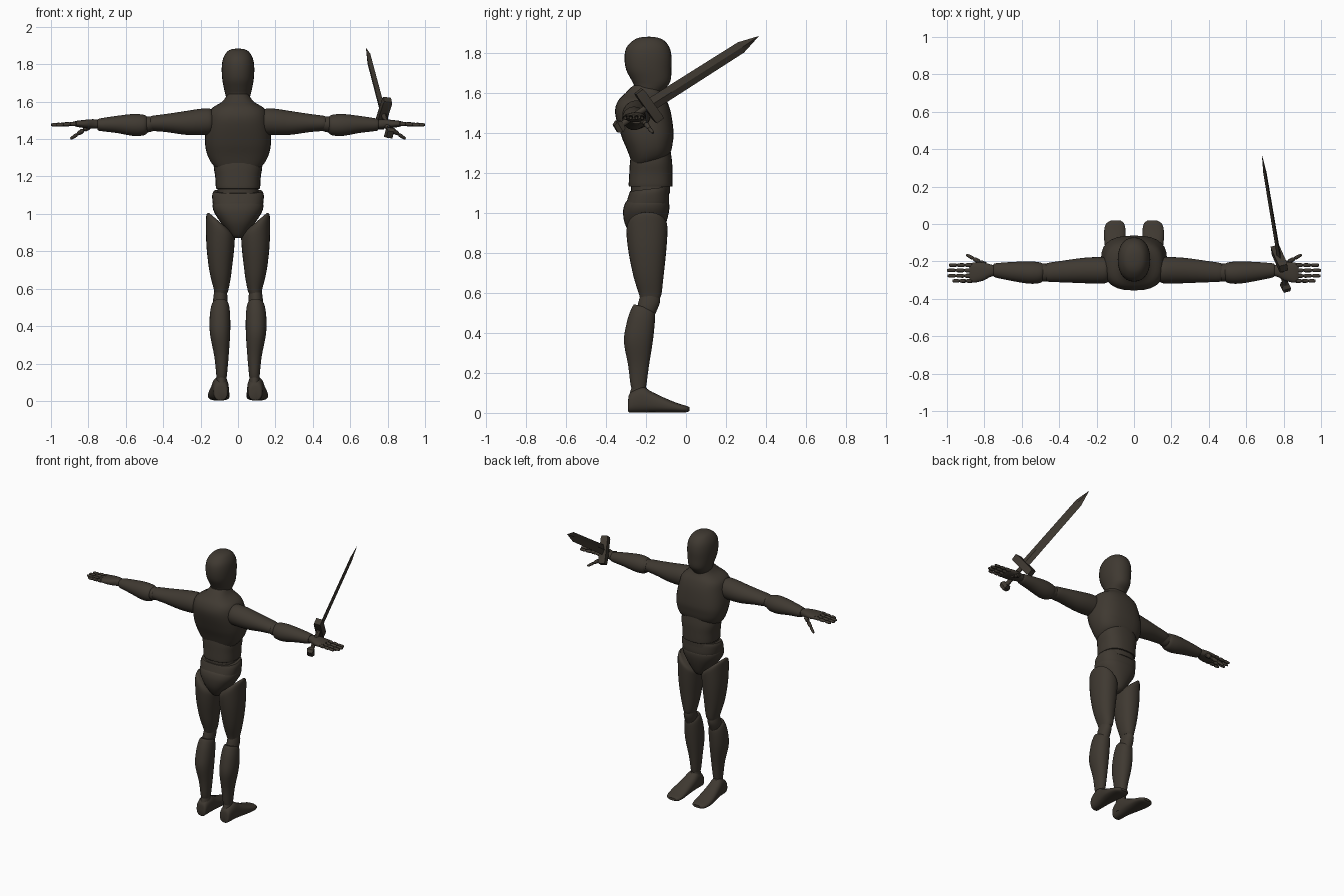
import bpy
import bmesh
from math import cos, sin, tau, radians, copysign
from mathutils import Vector

cube = bpy.data.objects.get("Cube")
if cube:
    bpy.data.objects.remove(cube, do_unlink=True)

# One dark brown for the whole figure
brown = bpy.data.materials.new("dark brown")
brown.use_nodes = True
colour = (0.05, 0.041, 0.031, 1)
brown.diffuse_color = colour
shader = brown.node_tree.nodes["Principled BSDF"]
shader.inputs["Base Color"].default_value = colour
shader.inputs["Roughness"].default_value = 0.8


def finish(name, bm, angle=40):
    """Turn a bmesh into a shaded object."""
    bmesh.ops.recalc_face_normals(bm, faces=bm.faces)
    mesh = bpy.data.meshes.new(name)
    bm.to_mesh(mesh)
    bm.free()
    mesh.materials.append(brown)
    obj = bpy.data.objects.new(name, mesh)
    bpy.context.collection.objects.link(obj)
    bpy.ops.object.select_all(action="DESELECT")
    obj.select_set(True)
    bpy.context.view_layer.objects.active = obj
    bpy.ops.object.shade_smooth_by_angle(angle=radians(angle))
    return obj


def smooth_rings(rings, steps):
    """Catmull-Rom interpolation between the key cross-sections."""
    keys = [rings[0]] + list(rings) + [rings[-1]]
    out = []
    for a, b, c, d in zip(keys, keys[1:], keys[2:], keys[3:]):
        for k in range(steps):
            t = k / steps
            out.append([q + t / 2 * (r - p + t * (2 * p - 5 * q + 4 * r - s + t * (3 * (q - r) + s - p)))
                        for p, q, r, s in zip(a, b, c, d)])
    return out + [list(rings[-1])]


def loft(name, rings, axis="z", side=1, power=2.0, sides=28, steps=4, bend=None):
    """Skin rings of (position, u min, u max, v min, v max) along z or x."""
    bm = bmesh.new()
    loops = []
    for pos, u0, u1, v0, v1 in smooth_rings(rings, steps):
        loop = []
        for i in range(sides):
            c, s = cos(tau * i / sides), sin(tau * i / sides)
            u = (u0 + u1) / 2 + (u1 - u0) / 2 * copysign(abs(c) ** (2 / power), c)
            v = (v0 + v1) / 2 + (v1 - v0) / 2 * copysign(abs(s) ** (2 / power), s)
            point = Vector((u, v, pos) if axis == "z" else (pos, u, v))
            if bend:
                point.z += bend(point)
            point.x *= side
            loop.append(bm.verts.new(point))
        loops.append(loop)
    for low, high in zip(loops, loops[1:]):
        for i in range(sides):
            j = (i + 1) % sides
            bm.faces.new((low[i], low[j], high[j], high[i]))
    bm.faces.new(loops[0][::-1])
    bm.faces.new(loops[-1])
    return finish(name, bm)


def bar(name, start, end, wide, sections, side=1, corners=12):
    """Straight part of (fraction, half width, half depth) sections."""
    start, end = Vector(start), Vector(end)
    along = (end - start).normalized()
    wide = Vector(wide)
    wide = (wide - along * wide.dot(along)).normalized()
    deep = along.cross(wide)
    bm = bmesh.new()
    turn = tau / 8 if corners == 4 and name != "sword_blade" else 0
    points = []
    for t, w, d in sections:
        for i in range(corners):
            a = tau * i / corners + turn
            p = start.lerp(end, t) + wide * w * cos(a) + deep * d * sin(a)
            points.append(bm.verts.new((p.x * side, p.y, p.z)))
    bmesh.ops.convex_hull(bm, input=points)
    return finish(name, bm, 30)


def body(name, rows, **options):
    """Centred part from (z, half width, back, front) rows."""
    return loft(name, [(z, -w, w, b, f) for z, w, b, f in rows], **options)


# Head and neck
body("head", [(1.54, .06, -.26, -.13), (1.6, .06, -.255, -.125), (1.64, .068, -.26, -.09),
              (1.67, .075, -.275, -.076), (1.72, .084, -.3, -.073), (1.78, .087, -.308, -.072),
              (1.83, .08, -.298, -.083), (1.865, .06, -.265, -.11), (1.88, .035, -.23, -.145),
              (1.884, .004, -.19, -.18)], power=2.2)

# Torso
body("chest", [(1.25, .115, -.265, -.09), (1.28, .145, -.275, -.075), (1.33, .168, -.295, -.067),
               (1.4, .177, -.328, -.062), (1.5, .165, -.355, -.075), (1.56, .145, -.342, -.095),
               (1.6, .085, -.305, -.12), (1.64, .055, -.265, -.135)], power=2.6,
     bend=lambda p: max(0, 1.4 - p.z) * (p.y + .18 + .2 * (.12 - abs(p.x))) * 2)
body("abdomen", [(1.135, .112, -.282, -.072), (1.14, .118, -.287, -.068), (1.2, .122, -.284, -.068),
                 (1.26, .13, -.28, -.07), (1.33, .12, -.27, -.08)], power=2.5)
body("waist", [(1.1, .11, -.275, -.08), (1.15, .11, -.275, -.08)], power=2.5)
body("hip_band", [(1.03, .125, -.3, -.088), (1.05, .134, -.303, -.084), (1.1, .138, -.288, -.086),
                  (1.122, .13, -.28, -.09)], power=2.5, bend=lambda p: (p.y + .18) * .12)
body("pelvis", [(.87, .022, -.25, -.15), (.89, .045, -.275, -.125), (.95, .09, -.307, -.1),
                (1.01, .128, -.315, -.085), (1.05, .135, -.305, -.085), (1.065, .12, -.29, -.1)], power=2.4)

for side, word in ((1, "left"), (-1, "right")):
    # Legs
    loft(word + "_thigh", [(.575, .058, .125, -.23, -.13), (.6, .05, .13, -.237, -.122),
                           (.68, .036, .15, -.262, -.113), (.8, .024, .168, -.287, -.1),
                           (.9, .018, .171, -.298, -.093), (.94, .018, .168, -.292, -.095),
                           (.955, .03, .155, -.275, -.11)], side=side, power=2.2,
         bend=lambda p: max(0, p.z - .72) * (p.x - .095) * 3.6)
    loft(word + "_knee", [(.47, .062, .128, -.25, -.165), (.52, .058, .133, -.245, -.143),
                          (.56, .057, .131, -.237, -.13), (.61, .062, .122, -.22, -.135)], side=side)
    loft(word + "_shin", [(.12, .062, .115, -.272, -.203), (.15, .058, .117, -.279, -.197),
                          (.24, .05, .127, -.29, -.185), (.36, .042, .15, -.311, -.166),
                          (.45, .042, .151, -.295, -.157), (.51, .048, .142, -.272, -.155),
                          (.53, .058, .13, -.26, -.165)], side=side, power=2.2,
         bend=lambda p: max(0, p.z - .4) * (p.y + .21) * -2.2)
    # Foot with a rounded ankle, flat sole and low toes
    loft(word + "_ankle", [(.03, .052, .13, -.289, -.165), (.08, .055, .122, -.286, -.175),
                           (.13, .062, .114, -.272, -.2)], side=side)
    foot = loft(word + "_foot", [(-.29, .065, .115, .008, .06), (-.28, .055, .13, .002, .1),
                                 (-.22, .05, .138, .002, .13), (-.17, .048, .146, .003, .105),
                                 (-.1, .046, .158, .002, .072), (-.04, .045, .16, .002, .048),
                                 (0, .052, .15, .003, .036), (.018, .07, .125, .01, .028)],
                side=1, power=2.5)
    for v in foot.data.vertices:
        x, z, y = v.co
        v.co = (x * side, y, max(0, z))
    if side > 0:
        foot.data.flip_normals()

    # Arms
    loft(word + "_upper_arm", [(.13, -.3, -.2, 1.44, 1.54), (.15, -.316, -.18, 1.425, 1.563),
                               (.2, -.319, -.177, 1.421, 1.562), (.28, -.316, -.182, 1.423, 1.55),
                               (.38, -.312, -.196, 1.437, 1.535), (.455, -.309, -.207, 1.444, 1.525),
                               (.472, -.3, -.216, 1.452, 1.517)], "x", side)
    loft(word + "_elbow", [(.44, -.3, -.215, 1.448, 1.52), (.48, -.308, -.212, 1.436, 1.522),
                           (.51, -.3, -.215, 1.44, 1.52)], "x", side)
    loft(word + "_forearm", [(.485, -.303, -.213, 1.432, 1.52), (.505, -.316, -.205, 1.42, 1.53),
                             (.56, -.319, -.2, 1.417, 1.534), (.65, -.305, -.203, 1.433, 1.524),
                             (.74, -.286, -.21, 1.444, 1.51), (.75, -.278, -.218, 1.452, 1.503)], "x", side)
    # Hands
    loft(word + "_palm", [(.74, -.275, -.222, 1.458, 1.5), (.77, -.284, -.215, 1.456, 1.506),
                          (.81, -.304, -.205, 1.458, 1.504), (.86, -.314, -.206, 1.465, 1.498),
                          (.88, -.306, -.215, 1.472, 1.492)], "x", side, power=2.4)
    for finger, y, reach in (("index", -.22, .99), ("middle", -.248, 1), ("ring", -.277, .997), ("little", -.304, .97)):
        length = (reach - .86) / 3
        for k in range(3):
            x = .86 + k * length
            bar(f"{word}_{finger}_finger_{k + 1}", (x, y, 1.482 - k * .002), (x + length, y, 1.48 - k * .002),
                (0, 1, 0), [(0, .006, .006), (.2, .0115 - k * .001, .012 - k * .001),
                            (.8, .011 - k * .001, .011 - k * .001), (1, .006, .006)], side)
    root, tip = Vector((.79, -.222, 1.472)), Vector((.894, -.165, 1.402))
    for k in range(3):
        bar(f"{word}_thumb_{k + 1}", root.lerp(tip, k / 3), root.lerp(tip, (k + 1) / 3), (0, 1, 0),
            [(0, .007, .007), (.25, .016 - k * .003, .016 - k * .003),
             (.8, .014 - k * .003, .014 - k * .003), (1, .006, .006)], side)

# Sword held at the left hand
pommel, hilt, point = Vector((.81, -.335, 1.435)), Vector((.777, -.185, 1.538)), Vector((.685, .363, 1.886))
cross = Vector((.045, -.1, .14))
bar("sword_blade", hilt, point, cross, [(0, .034, .011), (.84, .031, .009), (1, .001, .001)], corners=4)
bar("sword_grip", pommel, hilt, cross, [(0, .015, .014), (1, .016, .014)])
forward = (point - hilt).normalized()
bar("sword_guard", hilt - cross * .52, hilt + cross * .52, forward,
    [(0, .03, .03), (.08, .034, .034), (.5, .026, .026), (.92, .034, .034), (1, .03, .03)], corners=4)
bar("sword_pommel", pommel - forward * .022, pommel + forward * .022, cross,
    [(0, .03, .024), (.5, .042, .034), (1, .03, .024)], corners=4)
